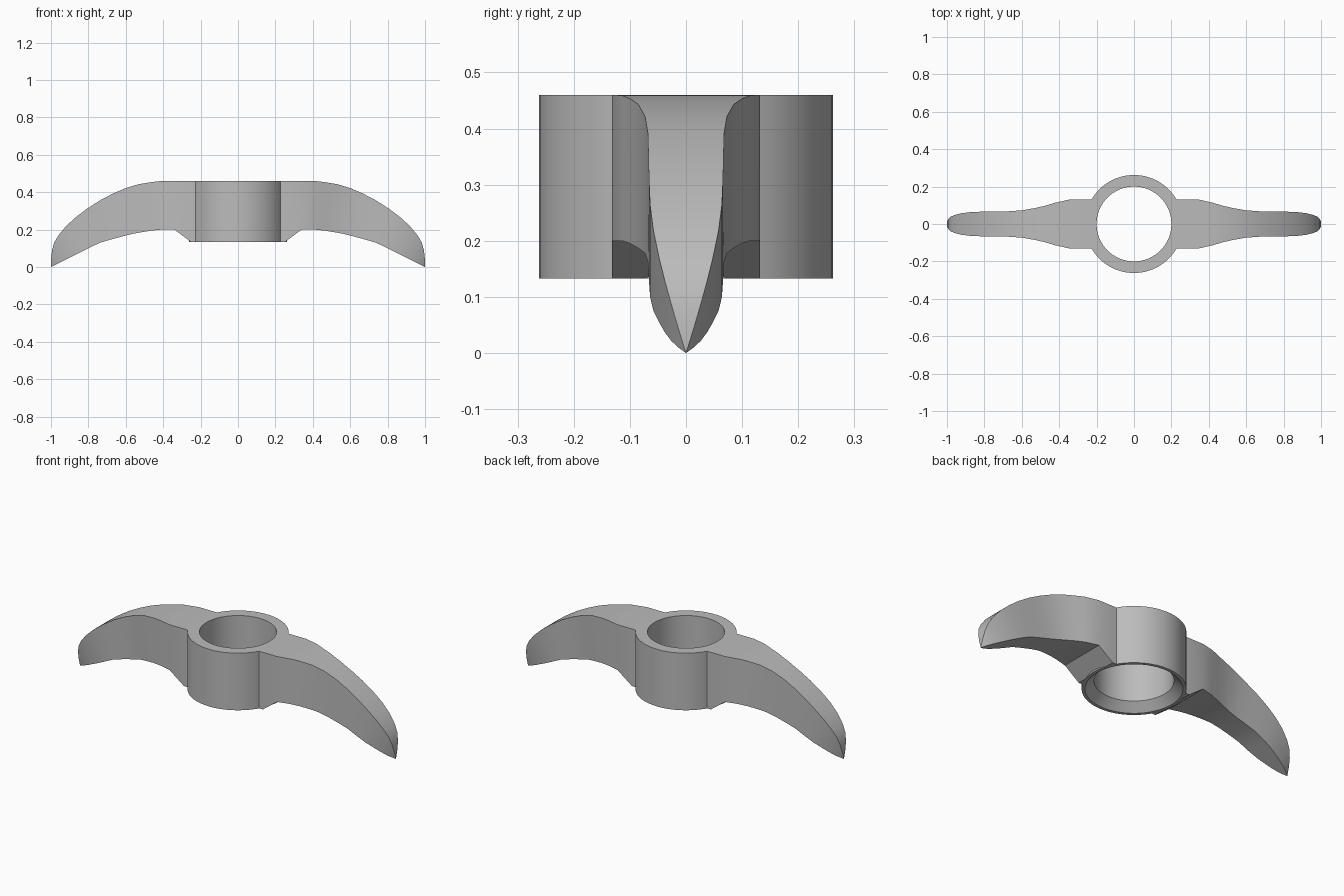
import bpy, bmesh, math

cube = bpy.data.objects.get("Cube")
if cube:
    bpy.data.objects.remove(cube, do_unlink=True)

grey = bpy.data.materials.new("plain grey")
grey.use_nodes = True
COLOUR = (0.5, 0.5, 0.5, 1)
grey.diffuse_color = COLOUR
grey.node_tree.nodes["Principled BSDF"].inputs["Base Color"].default_value = COLOUR

BASE, TOP = 0.133, 0.46


def make_object(name, bm):
    bmesh.ops.remove_doubles(bm, verts=bm.verts, dist=1e-5)
    bmesh.ops.recalc_face_normals(bm, faces=bm.faces)
    mesh = bpy.data.meshes.new(name)
    bm.to_mesh(mesh)
    bm.free()
    mesh.materials.append(grey)
    obj = bpy.data.objects.new(name, mesh)
    bpy.context.collection.objects.link(obj)
    return obj


def loft(name, loops):
    """Skin closed loops of equal length and cap both ends."""
    bm = bmesh.new()
    rings = [[bm.verts.new(p) for p in loop] for loop in loops]
    for a, b in zip(rings, rings[1:]):
        for i in range(len(a)):
            j = (i + 1) % len(a)
            bm.faces.new((a[i], a[j], b[j], b[i]))
    bm.faces.new(rings[0])
    bm.faces.new(rings[-1])
    return make_object(name, bm)


def circle(radius, z, count=96):
    return [(radius * math.cos(2 * math.pi * i / count),
             radius * math.sin(2 * math.pi * i / count), z) for i in range(count)]


# Arm sections: top x, top z, underside x, underside z, half width
SECTIONS = [
    (0.12, TOP, 0.12, BASE, 0.132),
    (0.25, TOP, 0.25, BASE, 0.132),
    (0.34, TOP, 0.34, 0.2, 0.132),
    (0.42, 0.459, 0.41, 0.2, 0.114),
    (0.47, 0.453, 0.46, 0.195, 0.099),
    (0.53, 0.443, 0.51, 0.187, 0.085),
    (0.6, 0.422, 0.56, 0.178, 0.073),
    (0.67, 0.392, 0.62, 0.163, 0.068),
    (0.74, 0.355, 0.68, 0.147, 0.067),
    (0.81, 0.31, 0.74, 0.129, 0.066),
    (0.87, 0.264, 0.8, 0.1, 0.064),
    (0.92, 0.218, 0.85, 0.075, 0.058),
    (0.96, 0.17, 0.89, 0.055, 0.048),
    (0.983, 0.13, 0.925, 0.0375, 0.038),
    (0.994, 0.09, 0.955, 0.0225, 0.027),
    (0.999, 0.045, 0.98, 0.01, 0.014),
]


def make_arm(name, side):
    loops = [[(side * xt, -w, zt), (side * xt, w, zt),
              (side * xb, w, zb), (side * xb, -w, zb)]
             for xt, zt, xb, zb, w in SECTIONS]
    bm = bmesh.new()
    rings = [[bm.verts.new(p) for p in loop] for loop in loops]
    for a, b in zip(rings, rings[1:]):
        for i in range(4):
            j = (i + 1) % 4
            bm.faces.new((a[i], a[j], b[j], b[i]))
    bm.faces.new(rings[0])
    # Pointed tip
    tip = bm.verts.new((side, 0, 0))
    for i in range(4):
        bm.faces.new((rings[-1][i], rings[-1][(i + 1) % 4], tip))
    return make_object(name, bm)


# Central hub, both arms, and the bore with its flared lower mouth
hub = loft("hub_with_arms", [circle(0.262, BASE), circle(0.262, TOP)])
left_arm = make_arm("left_arm_cutter", 1)
right_arm = make_arm("right_arm_cutter", -1)
bore = loft("bore_cutter", [circle(0.255, BASE - 0.01), circle(0.245, BASE),
                            circle(0.2, BASE + 0.045), circle(0.2, TOP + 0.05)])

for helper, operation in ((left_arm, "UNION"), (right_arm, "UNION"), (bore, "DIFFERENCE")):
    mod = hub.modifiers.new(helper.name, "BOOLEAN")
    mod.operation = operation
    mod.solver = "EXACT"
    mod.object = helper

# Bake the modifiers, then drop the helpers
bpy.context.view_layer.update()
evaluated = hub.evaluated_get(bpy.context.evaluated_depsgraph_get())
baked = bpy.data.meshes.new_from_object(evaluated)
hub.modifiers.clear()
hub.data = baked
for helper in (left_arm, right_arm, bore):
    bpy.data.objects.remove(helper, do_unlink=True)

bpy.ops.object.select_all(action="DESELECT")
hub.select_set(True)
bpy.context.view_layer.objects.active = hub
bpy.ops.object.shade_smooth_by_angle(angle=math.radians(30))
